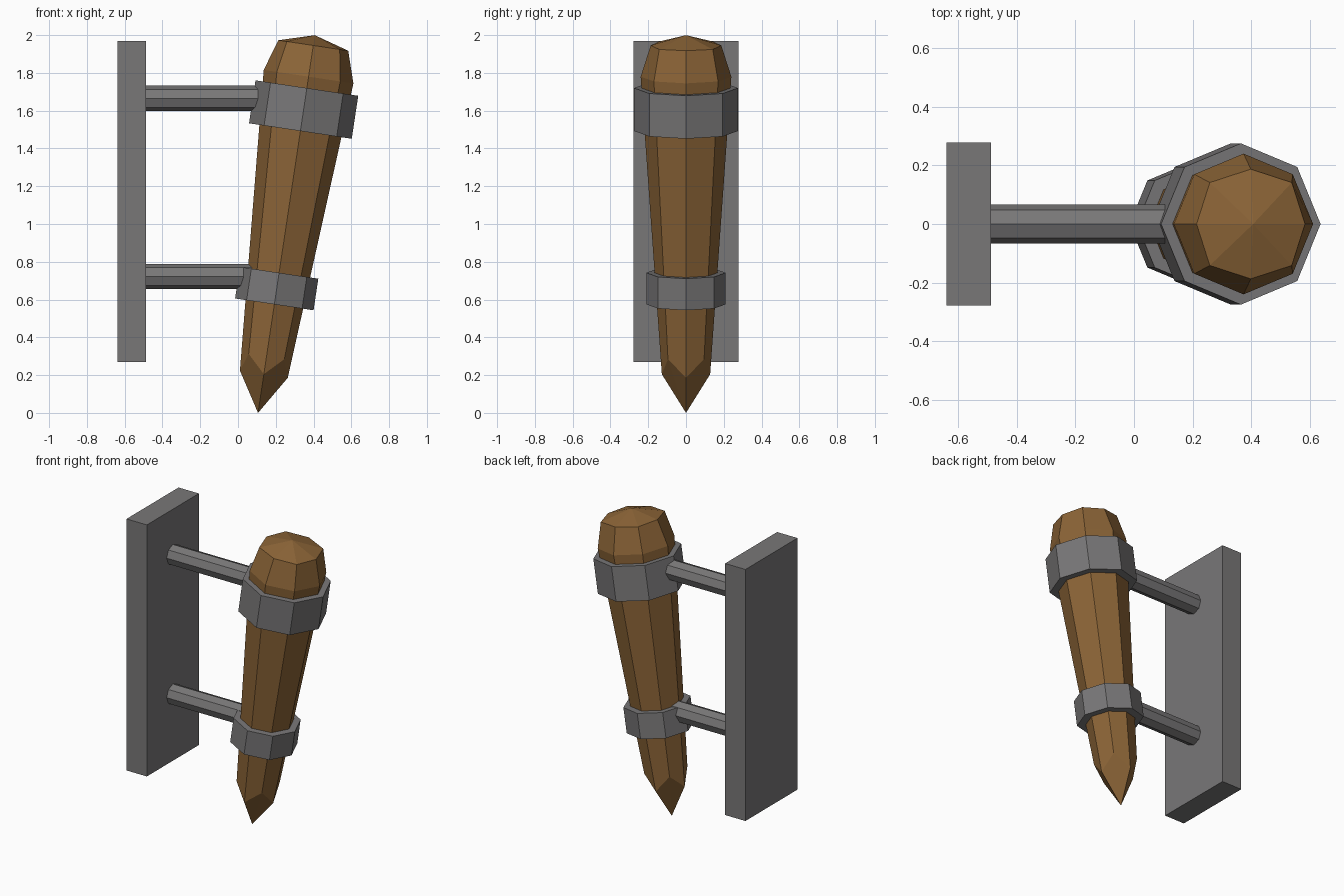
import bpy, bmesh, math
from mathutils import Matrix, Vector

if "Cube" in bpy.data.objects:
    bpy.data.objects.remove(bpy.data.objects["Cube"])

TILT = math.radians(8.55)
# local frame of the tilted log: z along its axis, origin at the sharp tip
LOG = Matrix.Translation((0.106, 0, 0)) @ Matrix.Rotation(TILT, 4, 'Y')


def material(name, rgb):
    m = bpy.data.materials.new(name)
    m.diffuse_color = (*rgb, 1)
    m.use_nodes = True
    m.node_tree.nodes["Principled BSDF"].inputs["Base Color"].default_value = m.diffuse_color
    return m


wood = material("brown wood", (0.26, 0.128, 0.038))
metal = material("grey metal", (0.19, 0.185, 0.187))


def finish(name, bm, mat):
    bmesh.ops.recalc_face_normals(bm, faces=bm.faces)
    me = bpy.data.meshes.new(name)
    bm.to_mesh(me)
    bm.free()
    me.materials.append(mat)
    ob = bpy.data.objects.new(name, me)
    bpy.context.collection.objects.link(ob)
    return ob


def prism(name, matrix, radius, z0, z1, mat):
    """Eight-sided bar along local z, with corners on the local axes."""
    bm = bmesh.new()
    rings = [[bm.verts.new(matrix @ Vector((radius * math.cos(i * math.pi / 4),
                                            radius * math.sin(i * math.pi / 4), z)))
              for i in range(8)] for z in (z0, z1)]
    for i in range(8):
        j = (i + 1) % 8
        bm.faces.new((rings[0][i], rings[0][j], rings[1][j], rings[1][i]))
    bm.faces.new(rings[0])
    bm.faces.new(rings[1])
    return finish(name, bm, mat)


# Log: four-sided sharpened tip, tapered octagonal shaft, domed head
bm = bmesh.new()
tip = bm.verts.new(LOG @ Vector((0, 0, 0)))
apex = bm.verts.new(LOG @ Vector((0, 0, 2.022)))


def ring(even, odd):
    out = []
    for i in range(8):
        r, z = odd if i % 2 else even
        a = i * math.pi / 4
        out.append(bm.verts.new(LOG @ Vector((r * math.cos(a), r * math.sin(a), z))))
    return out


rings = [ring((0.128, 0.207), (0.135, 0.302)),
         ring((0.24, 1.80), (0.24, 1.80)),
         ring((0.187, 1.967), (0.20, 1.967))]
for low, high in zip(rings, rings[1:]):
    for i in range(8):
        j = (i + 1) % 8
        bm.faces.new((low[i], low[j], high[j], high[i]))
for i in range(8):
    j = (i + 1) % 8
    bm.faces.new((tip, rings[0][j], rings[0][i]))
    bm.faces.new((apex, rings[-1][i], rings[-1][j]))
finish("sharpened_log", bm, wood)

# Metal bands around the log
prism("upper_band", LOG, 0.275, 1.509, 1.739, metal)
prism("lower_band", LOG, 0.21, 0.581, 0.750, metal)

# Horizontal support rods
for name, z, end in (("upper_rod", 1.665, 0.16), ("lower_rod", 0.722, 0.10)):
    m = Matrix.Translation((0, 0, z)) @ Matrix.Rotation(math.pi / 2, 4, 'Y')
    prism(name, m, 0.067, -0.50, end, metal)

# Mounting plate
bm = bmesh.new()
bmesh.ops.create_cube(bm, size=1, matrix=Matrix.Translation((-0.563, 0, 1.12))
                      @ Matrix.Diagonal((0.152, 0.556, 1.70, 1)))
finish("mounting_plate", bm, metal)
